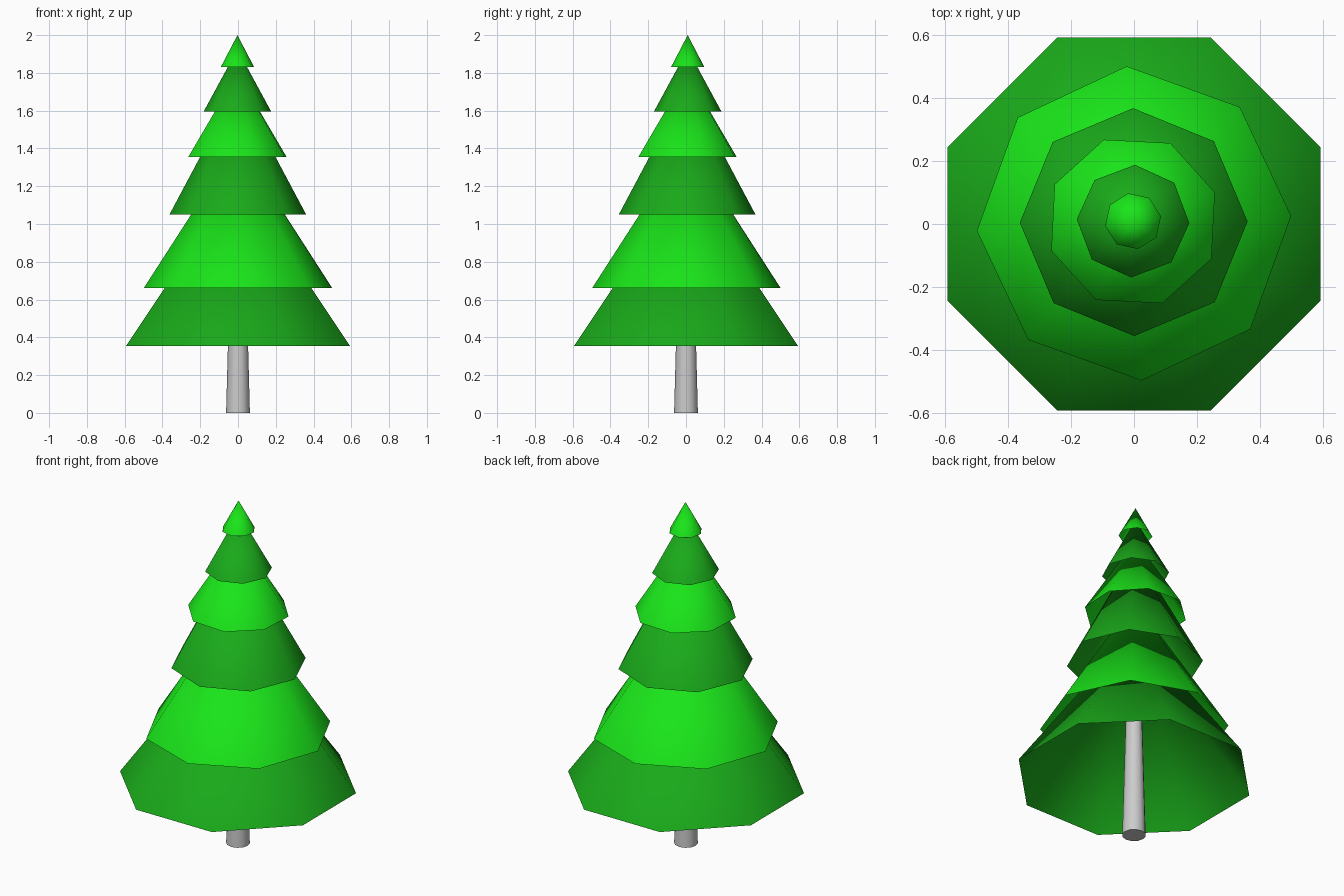
import bpy, math

if "Cube" in bpy.data.objects:
    bpy.data.objects.remove(bpy.data.objects["Cube"])


def material(name, rgb):
    m = bpy.data.materials.new(name)
    m.diffuse_color = (*rgb, 1)
    m.use_nodes = True
    m.node_tree.nodes["Principled BSDF"].inputs["Base Color"].default_value = m.diffuse_color
    return m


def cone(name, sides, r1, r2, z0, z1, centre=(0, 0), turn=0, fill='NOTHING', mat=None):
    """Upright cone whose first corner points at the angle `turn` from +x."""
    bpy.ops.mesh.primitive_cone_add(
        vertices=sides, radius1=r1, radius2=r2, depth=z1 - z0, end_fill_type=fill,
        location=(*centre, (z0 + z1) / 2),
        rotation=(0, 0, math.radians(turn - 90)))
    ob = bpy.context.object
    ob.name = name
    if mat:
        ob.data.materials.append(mat)
    return ob


light = material("light_green", (0.01, 0.78, 0.01))
dark = material("dark_green", (0.01, 0.40, 0.01))

# Tapered trunk running up inside the branches
cone("trunk", 12, 0.063, 0.02, 0, 1.6, fill='NGON')
bpy.ops.object.shade_smooth_by_angle(angle=math.radians(50))

# Branch tiers: open eight-sided cones (radius, base z, tip z, centre, turn)
tiers = [
    (0.641, 0.355, 1.245, (0, 0), 22.5),
    (0.500, 0.660, 1.435, (0, 0.002), 2.7),
    (0.362, 1.050, 1.730, (-0.001, 0.006), 0.3),
    (0.276, 1.355, 1.800, (-0.003, 0.008), 19.6),
    (0.179, 1.595, 1.925, (-0.003, 0.009), -2),
    (0.090, 1.830, 2.000, (-0.003, 0.009), 10),
]
for i, (r, z0, z1, centre, turn) in enumerate(tiers):
    cone(f"branch_tier_{i + 1}", 8, r, 0, z0, z1, centre, turn,
         mat=light if i % 2 else dark)
    bpy.ops.object.shade_smooth()
